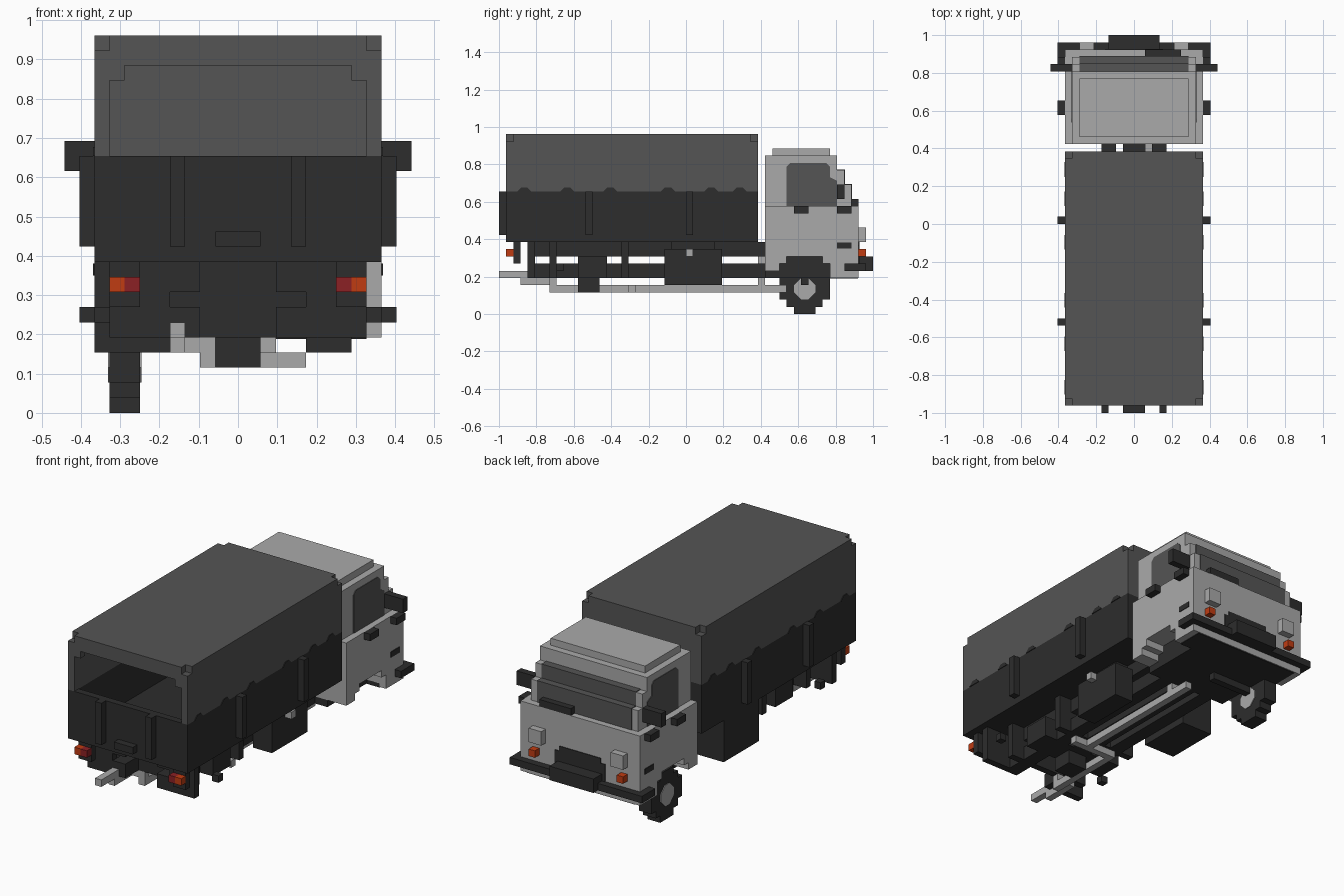
import bpy

old = bpy.data.objects.get("Cube")
if old:
    bpy.data.objects.remove(old, do_unlink=True)

U = 1 / 26  # block size


def material(name, r, g, b):
    m = bpy.data.materials.new(name)
    m.use_nodes = True
    m.diffuse_color = (r, g, b, 1)
    m.node_tree.nodes["Principled BSDF"].inputs["Base Color"].default_value = (r, g, b, 1)
    return m


DARK = material("charcoal", 0.026, 0.026, 0.026)
GREY = material("canvas_grey", 0.09, 0.09, 0.09)
LIGHT = material("cab_grey", 0.40, 0.40, 0.40)
ORANGE = material("orange", 0.53, 0.045, 0.006)
RED = material("red", 0.26, 0.015, 0.018)


def prism(name, pts, axis, a, b, mat):
    """Extrude a 2D outline along an axis, in block units."""
    def place(p, t):
        c = list(p)
        c.insert("xyz".index(axis), t)
        return [v * U for v in c]
    n = len(pts)
    verts = [place(p, a) for p in pts] + [place(p, b) for p in pts]
    faces = [list(range(n))[::-1], list(range(n, 2 * n))]
    faces += [[i, (i + 1) % n, n + (i + 1) % n, n + i] for i in range(n)]
    me = bpy.data.meshes.new(name)
    me.from_pydata(verts, [], faces)
    me.materials.append(mat)
    import bmesh
    bm = bmesh.new()
    bm.from_mesh(me)
    bmesh.ops.recalc_face_normals(bm, faces=bm.faces)
    bm.to_mesh(me)
    bm.free()
    ob = bpy.data.objects.new(name, me)
    bpy.context.collection.objects.link(ob)
    return ob


def box(name, x, y, z, mat):
    pts = [(x[0], y[0]), (x[1], y[0]), (x[1], y[1]), (x[0], y[1])]
    return prism(name, pts, "z", z[0], z[1], mat)


def pair(name, x, y, z, mat):
    box(name + "_left", x, y, z, mat)
    box(name + "_right", (-x[1], -x[0]), y, z, mat)


# Cargo bed
W = 9.5
box("bed_floor", (-W, W), (-25, 10), (10, 11), DARK)
pair("bed_side", (8.5, W), (-25, 10), (11, 17), DARK)
box("tailgate", (-8.5, 8.5), (-25, -24), (11, 17), DARK)
box("headboard", (-8.5, 8.5), (9, 10), (11, 17), DARK)
pair("tailgate_post", (3.5, 4.5), (-26, -25), (11, 17), DARK)
box("tailgate_plate", (-1.5, 1.5), (-26, -25), (11, 12), DARK)
for y in (-14, 0):
    pair("side_stake", (W, 10.5), (y, y + 1), (11, 17), DARK)

# Canvas cover, open at the tail
pair("canvas_side", (8.5, W), (-25, 10), (17, 24), GREY)
box("canvas_end", (-8.5, 8.5), (9, 10), (17, 24), GREY)
box("canvas_header", (-8.5, 8.5), (-25, -24), (23, 24), GREY)
pair("canvas_corner", (7.5, 8.5), (-25, -24), (22, 23), GREY)
roof = [(-8.5, -25), (8.5, -25), (8.5, -24), (W, -24), (W, 9), (8.5, 9),
        (8.5, 10), (-8.5, 10), (-8.5, 9), (-W, 9), (-W, -24), (-8.5, -24)]
prism("canvas_roof", roof, "z", 24, 25, GREY)

# Scalloped lower hem of the canvas
for y in (-22.5, -16.5, -10.5, -2.5, 3.5, 7.5):
    hem = [(y - 1, 17), (y + 1, 17), (y + 0.4, 17.6), (y - 0.4, 17.6)]
    for s in (-1, 1):
        prism("canvas_scallop", hem, "x", s * W, s * (W + 0.1), DARK)

# Cab
lower = [(11, 6), (11, 15), (24, 15), (24, 5), (20, 5), (20, 7), (19, 7),
         (19, 8), (14, 8), (14, 7), (13, 7), (13, 6)]
prism("cab_lower", lower, "x", -W, W, LIGHT)
upper = [(11, 15), (11, 22), (21, 22), (21, 20), (22, 20), (22, 18), (23, 18), (23, 15)]
prism("cab_upper", upper, "x", -8.5, 8.5, LIGHT)
box("cab_roof", (-7.5, 7.5), (12, 20), (22, 23), LIGHT)
box("windscreen_lower", (-7.5, 7.5), (21, 23.1), (15, 18.1), GREY)
box("windscreen_upper", (-7.5, 7.5), (20, 22.1), (18, 20.1), GREY)
window = [(14, 15), (21, 15), (21, 18.5), (20, 19), (20, 20.5), (19.5, 21),
          (14.5, 21), (14, 20.5)]
for s in (-1, 1):
    prism("side_window", window, "x", s * 8.5, s * 8.6, GREY)
pair("mirror", (8.5, 11.5), (21, 22), (16, 18), DARK)
pair("door_handle", (W, 10.5), (15, 17), (14, 15), DARK)
pair("mirror_bracket", (W, 10.5), (21, 23), (14, 15), DARK)
pair("side_badge", (W, W + 0.1), (21, 23), (9.1, 9.9), DARK)
box("wiper", (1.5, 6.5), (22, 24), (15, 16), DARK)

# Cab nose
grille = [(-4, 7), (4, 7), (4, 9.5), (3.3, 9.5), (3.3, 10.2), (-3.3, 10.2), (-3.3, 9.5), (-4, 9.5)]
prism("grille", [p for p in grille], "y", 24, 24.1, DARK)
pair("headlight", (5.5, 7.5), (24, 25), (10, 12), LIGHT)
pair("indicator", (6.5, 7.5), (24, 25), (8, 9), ORANGE)
box("bumper", (-W, W), (24, 25), (6, 7), DARK)
box("bumper_centre", (-3.5, 3.5), (24, 26), (6, 8), DARK)
pair("bumper_wing", (W, 10.5), (22, 25), (6, 7), DARK)
box("cab_floor", (-8.5, 8.5), (20, 23.9), (4.9, 5.5), DARK)
box("cab_underside", (-6.5, 6.5), (11, 20), (5, 8), DARK)

# Single front wheel with axle
tyre = [(15, 0), (18, 0), (18, 1), (19, 1), (19, 2), (20, 2), (20, 5), (19, 5), (19, 6),
        (18, 6), (18, 7), (15, 7), (15, 6), (14, 6), (14, 5), (13, 5), (13, 2), (14, 2),
        (14, 1), (15, 1)]
prism("front_tyre", tyre, "x", -8.5, -6.5, DARK)
hub = [(16, 2), (17, 2), (18, 3), (18, 4), (17, 5), (16, 5), (15, 4), (15, 3)]
prism("front_hub", hub, "x", -8.6, -6.4, LIGHT)
box("front_axle", (-6.5, 0), (16, 17), (4, 5), DARK)

# Chassis
pair("upper_rail", (2.5, 4.5), (-22, 11), (8, 10), DARK)
pair("lower_rail", (2.5, 4.5), (-22, 13), (5, 7), DARK)
box("drive_shaft", (-1.5, 1.5), (-14, 11), (5, 7), DARK)
box("rear_axle", (-6.5, 6.5), (-15, -11), (5, 8), DARK)
box("differential", (-1.5, 1.5), (-15, -12), (3, 6), DARK)
for y in (-19, -9):
    box("cross_member", (-6.5, 6.5), (y, y + 1), (5, 10), DARK)
pair("mudflap", (4.5, 8.5), (-22, -21), (5, 10), DARK)
pair("mudflap_bracket", (8.5, W), (-18, -17), (6, 7), DARK)
box("left_tank", (4.5, 7.5), (-3, 5), (4, 9), DARK)
box("right_tank", (-W, -4.5), (-3, 5), (4, 10), DARK)
box("tank_cap", (7.5, 8.5), (0, 1), (8, 9), LIGHT)
pair("tank_hanger", (4.5, 6.5), (-2, 4), (9, 10), DARK)

# Tail lamps
pair("lamp_mount", (6.5, 8.5), (-24, -23), (7, 10), DARK)
pair("tail_lamp", (6.5, 7.5), (-25, -24), (8, 9), RED)
pair("rear_indicator", (7.5, 8.5), (-25, -24), (8, 9), ORANGE)

# Exhaust
box("exhaust_tip", (-4.5, -3.5), (-26, -22), (5, 6), LIGHT)
box("exhaust_riser", (-4.5, -3.5), (-23, -18), (4, 5), LIGHT)
box("exhaust_bend", (-3.5, -1.5), (-19, -18), (4, 5), LIGHT)
box("exhaust_rear_pipe", (-2.5, -1.5), (-19, -7), (3, 4), LIGHT)
box("exhaust_crossover", (-1.5, 4.5), (-8, -7), (3, 4), LIGHT)
box("exhaust_front_pipe", (1.5, 2.5), (-7, 14), (3, 4), LIGHT)
box("exhaust_downpipe", (1.5, 2.5), (10, 11), (4, 8), LIGHT)
